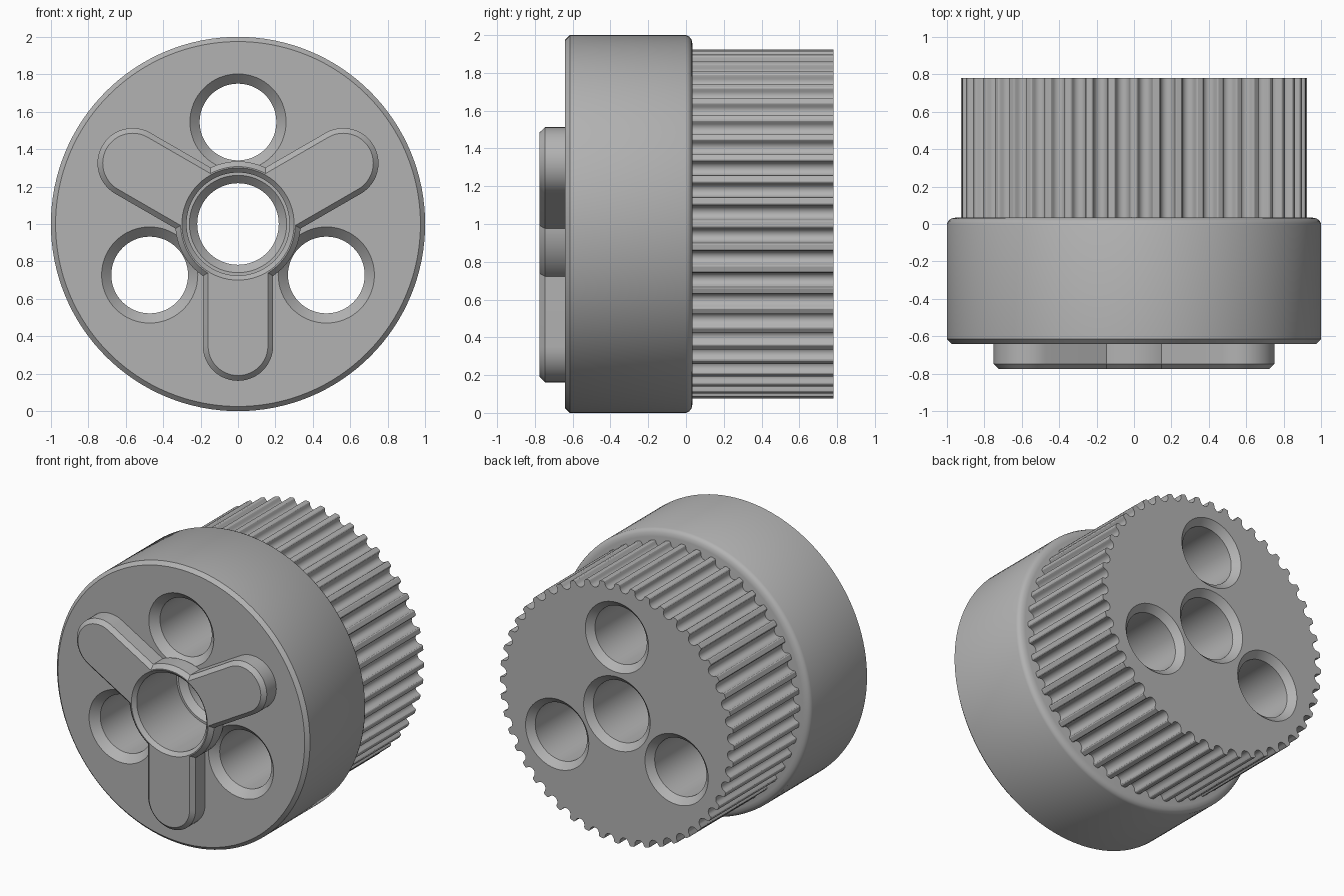
import bpy, bmesh, math
from math import sin, cos, pi, radians

if "Cube" in bpy.data.objects:
    bpy.data.objects.remove(bpy.data.objects["Cube"], do_unlink=True)

grey = bpy.data.materials.new("machined_grey")
grey.use_nodes = True
GREY = (0.45, 0.45, 0.45, 1)
grey.diffuse_color = GREY
grey.node_tree.nodes["Principled BSDF"].inputs["Base Color"].default_value = GREY

AXIS_Z = 1.0          # height of the shaft axis
FRONT, BACK = -0.775, 0.78
HUB_FRONT, HUB_BACK = -0.64, 0.035


def stack(name, layers):
    """Solid through outlines [(y, [(x, z), ...]), ...], capped at both ends."""
    bm = bmesh.new()
    rings = [[bm.verts.new((x, y, z + AXIS_Z)) for x, z in pts] for y, pts in layers]
    n = len(rings[0])
    for a, b in zip(rings, rings[1:]):
        for i in range(n):
            j = (i + 1) % n
            bm.faces.new((a[i], a[j], b[j], b[i]))
    bm.faces.new(rings[0])
    bm.faces.new(rings[-1])
    bmesh.ops.recalc_face_normals(bm, faces=bm.faces)
    mesh = bpy.data.meshes.new(name)
    bm.to_mesh(mesh)
    bm.free()
    mesh.materials.append(grey)
    obj = bpy.data.objects.new(name, mesh)
    bpy.context.collection.objects.link(obj)
    return obj


def circle(r, n=72, cx=0, cz=0):
    return [(cx + r * cos(2 * pi * i / n), cz + r * sin(2 * pi * i / n)) for i in range(n)]


def lathe(name, profile, n=72, cx=0, cz=0):
    return stack(name, [(y, circle(r, n, cx, cz)) for r, y in profile])


def capsule(r, length, angle, n=24):
    """Slot outline running from the axis outward at the given angle."""
    pts = []
    for centre, start in ((length, -pi / 2), (0, pi / 2)):
        for i in range(n + 1):
            t = start + pi * i / n
            u, v = centre + r * cos(t), r * sin(t)
            pts.append((u * cos(angle) - v * sin(angle), u * sin(angle) + v * cos(angle)))
    return pts


def toothed(radius, teeth):
    """Belt pulley outline with round-bottomed grooves."""
    half, sink = 0.037, 0.013
    groove = [(-0.047, 0), (-0.041, 0.004)]
    groove += [(-half * cos(pi * i / 10), sink + half * sin(pi * i / 10)) for i in range(11)]
    groove += [(0.041, 0.004), (0.047, 0)]
    pts = []
    for k in range(teeth):
        mid = 2 * pi * (k + 0.5) / teeth
        for u, d in groove:
            a, r = mid + u / radius, radius - d
            pts.append((r * cos(a), r * sin(a)))
    return pts


def boolean(obj, other, operation):
    bpy.context.view_layer.objects.active = obj
    mod = obj.modifiers.new("boolean", 'BOOLEAN')
    mod.operation, mod.object, mod.solver = operation, other, 'EXACT'
    bpy.ops.object.modifier_apply(modifier=mod.name)


# Hub drum: chamfered front rim, rounded back rim
hub = lathe("hub_drum", [(0.975, HUB_FRONT), (1, HUB_FRONT + 0.025), (1, 0.0),
                         (0.993, 0.016), (0.977, 0.029), (0.95, HUB_BACK)], 128)

# Toothed pulley behind the hub
outline = toothed(0.925, 48)
pulley = stack("toothed_pulley", [(HUB_BACK, outline), (BACK, outline)])

# Front drive boss: centre collar joined to three rounded arms
CH = 0.028
collar = lathe("drive_boss", [(0.335, HUB_FRONT), (0.335, FRONT + CH), (0.335 - CH, FRONT)])
helpers = []
for deg in (30, 150, 270):
    a = radians(deg)
    arm = stack("boss_arm", [(HUB_FRONT, capsule(0.188, 0.65, a)),
                             (FRONT + CH, capsule(0.188, 0.65, a)),
                             (FRONT, capsule(0.188 - CH, 0.65, a))])
    boolean(collar, arm, 'UNION')
    helpers.append(arm)

# Three through holes, countersunk at both ends
for deg in (90, 210, 330):
    a = radians(deg)
    hole = lathe("hole_cutter", [(0.257, HUB_FRONT - 0.1), (0.257, HUB_FRONT), (0.205, HUB_FRONT + 0.052),
                                 (0.205, BACK - 0.045), (0.25, BACK), (0.25, BACK + 0.1)],
                 64, 0.545 * cos(a), 0.545 * sin(a))
    for part in (hub, pulley):
        boolean(part, hole, 'DIFFERENCE')
    helpers.append(hole)

# Stepped shaft bore with a counterbore at the front
bore = lathe("bore_cutter", [(0.3, FRONT - 0.1), (0.3, FRONT), (0.275, FRONT + 0.025), (0.275, -0.3),
                             (0.26, -0.3), (0.218, -0.258), (0.218, BACK - 0.045),
                             (0.263, BACK), (0.263, BACK + 0.1)])
for part in (hub, pulley, collar):
    boolean(part, bore, 'DIFFERENCE')
helpers.append(bore)

for h in helpers:
    bpy.data.objects.remove(h, do_unlink=True)

# Smooth round walls, crisp edges
for part in (hub, pulley, collar):
    bpy.ops.object.select_all(action='DESELECT')
    part.select_set(True)
    bpy.context.view_layer.objects.active = part
    bpy.ops.object.shade_smooth_by_angle(angle=radians(30))
